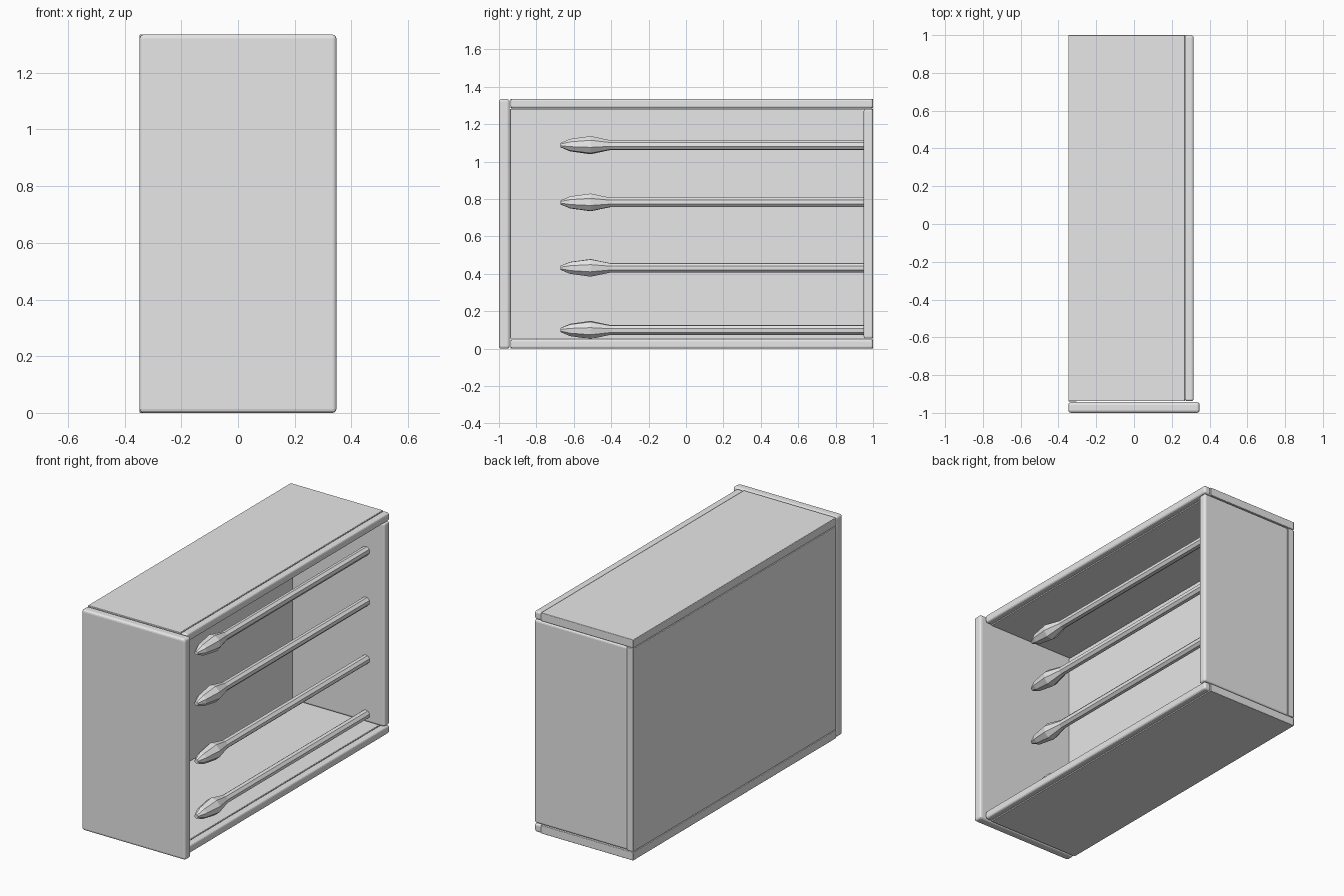
import bpy, bmesh, math

if "Cube" in bpy.data.objects:
    bpy.data.objects.remove(bpy.data.objects["Cube"])

grey = bpy.data.materials.new("plain grey")
grey.diffuse_color = (0.8, 0.8, 0.8, 1)
grey.use_nodes = True
grey.node_tree.nodes["Principled BSDF"].inputs["Base Color"].default_value = grey.diffuse_color


def finish(name, bm):
    bmesh.ops.recalc_face_normals(bm, faces=bm.faces)
    me = bpy.data.meshes.new(name)
    bm.to_mesh(me)
    bm.free()
    me.materials.append(grey)
    ob = bpy.data.objects.new(name, me)
    bpy.context.collection.objects.link(ob)
    return ob


def board(name, x, y, z, bevel=0.0):
    """Box from min/max ranges, optionally with rounded edges."""
    bm = bmesh.new()
    bmesh.ops.create_cube(bm, size=1)
    for v in bm.verts:
        v.co = [r[0] if c < 0 else r[1] for c, r in zip(v.co, (x, y, z))]
    if bevel:
        bmesh.ops.bevel(bm, geom=bm.edges[:], offset=bevel, segments=3,
                        profile=0.5, affect='EDGES')
    return finish(name, bm)


def lathe_rod(name, x, z, profile, sides, turn):
    """Faceted rod along y from (y, radius) rings."""
    bm = bmesh.new()
    rings = []
    for y, r in profile:
        rings.append([bm.verts.new((x + r * math.cos(turn + i * math.tau / sides), y,
                                    z + r * math.sin(turn + i * math.tau / sides)))
                      for i in range(sides)])
    for a, b in zip(rings, rings[1:]):
        for i in range(sides):
            j = (i + 1) % sides
            bm.faces.new((a[i], a[j], b[j], b[i]))
    bm.faces.new(rings[0])
    bm.faces.new(rings[-1])
    return finish(name, bm)


H = 1.335
# front board, overhanging the open side
board("front_board", (-0.347, 0.347), (-1, -0.943), (0, H), 0.014)

# top and bottom boards, each with a rounded lip on the open side
for name, z in (("bottom", (0, 0.05)), ("top", (H - 0.05, H))):
    board(name + "_board", (-0.347, 0.27), (-0.938, 1), z, 0.003)
    board(name + "_lip", (0.27, 0.315), (-0.938, 1), z, 0.012)

# back board and closed side panel between them
inner = (0.053, H - 0.053)
board("back_board", (-0.305, 0.315), (0.95, 1), inner, 0.012)
board("side_panel", (-0.347, -0.305), (-0.94, 1), inner, 0.003)

# rods with pointed faceted heads
profile = [(-0.67, 0.012), (-0.62, 0.034), (-0.51, 0.05), (-0.405, 0.027), (0.955, 0.027)]
for i, z in enumerate((0.1, 0.432, 0.782, 1.088)):
    lathe_rod(f"rod_{i + 1}", 0.19, z, profile, 8, 0.25 + 0.1 * i)
